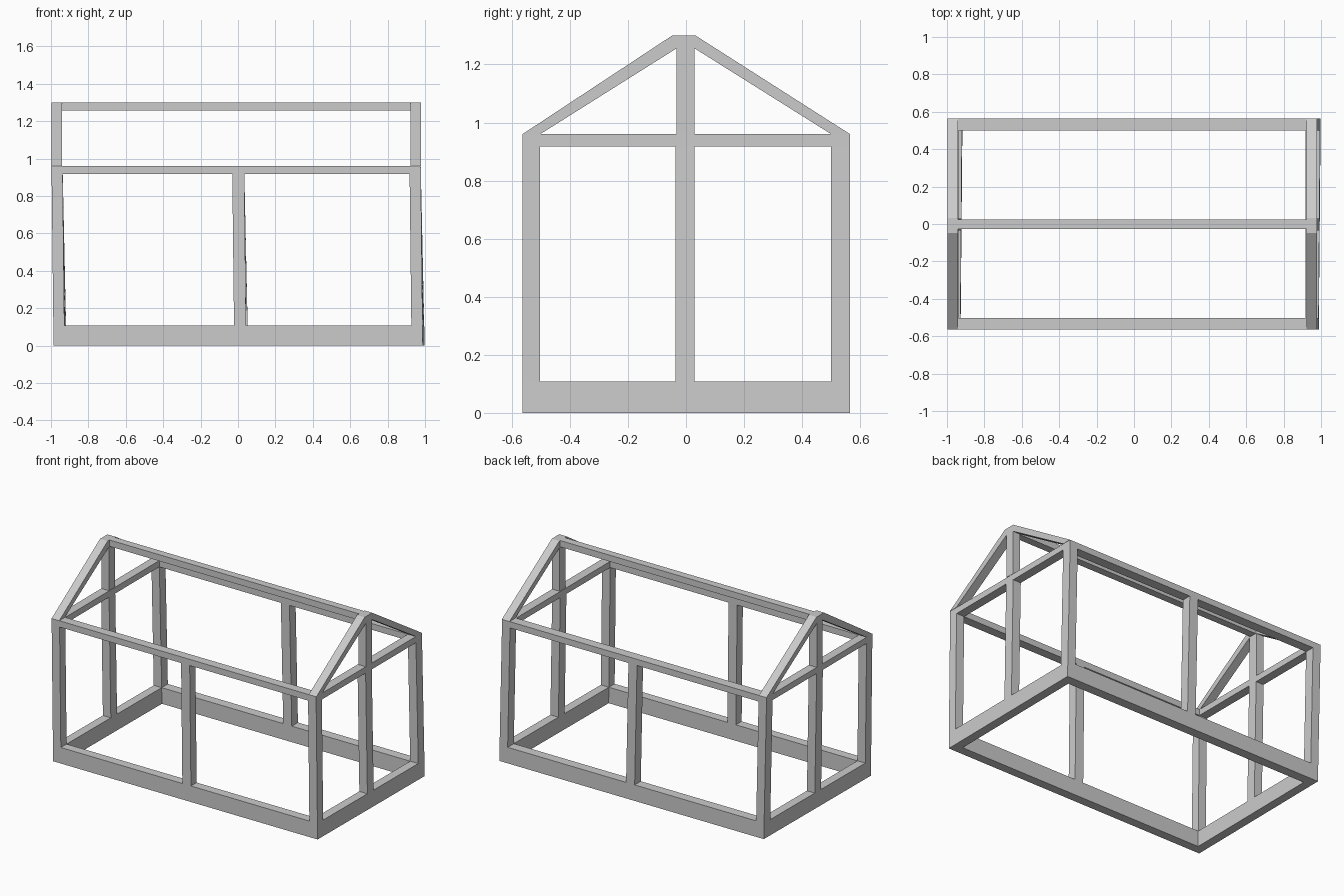
import bpy

if "Cube" in bpy.data.objects:
    bpy.data.objects.remove(bpy.data.objects["Cube"])

Z_BASE, Z_LOW, Z_EAVE, Z_TOP = 0.108, 0.918, 0.96, 1.30
X0, X0I, X1I, X1 = -0.997, -0.938, 0.917, 0.977   # end frames, outer/inner
Y0, Y0I, Y1I, Y1 = -0.563, -0.502, 0.500, 0.565   # side frames, outer/inner


def lean(v):
    # the walls lean slightly below the eaves
    x, y, z = v
    return (x + max(0, 1 - z / Z_EAVE) * (0.016 + 0.005 * y / 0.56), y, z)


def add(name, verts, faces):
    me = bpy.data.meshes.new(name)
    me.from_pydata([lean(v) for v in verts], [], faces)
    ob = bpy.data.objects.new(name, me)
    bpy.context.collection.objects.link(ob)
    return ob


def ring(name, z0, z1):
    """Rectangular frame without inner joints."""
    outer = [(X0, Y0), (X1, Y0), (X1, Y1), (X0, Y1)]
    inner = [(X0I, Y0I), (X1I, Y0I), (X1I, Y1I), (X0I, Y1I)]
    verts = [(x, y, z) for z in (z0, z1) for x, y in outer + inner]
    faces = []
    for i in range(4):
        j = (i + 1) % 4
        faces += [(i, j, j + 8, i + 8), (j + 4, i + 4, i + 12, j + 12),
                  (j, i, i + 4, j + 4), (i + 8, j + 8, j + 12, i + 12)]
    return add(name, verts, faces)


def post(name, xa, xb, ya, yb, z0, z1, top=False):
    """Four-sided post, open where it meets another timber."""
    verts = [(x, y, z) for z in (z0, z1)
             for x, y in ((xa, ya), (xb, ya), (xb, yb), (xa, yb))]
    faces = [(i, (i + 1) % 4, (i + 1) % 4 + 4, i + 4) for i in range(4)]
    if top:
        faces.append((4, 5, 6, 7))
    return add(name, verts, faces)


def prism(name, profile, xa, xb):
    """Extrude a (y, z) profile along x."""
    n = len(profile)
    verts = [(x, y, z) for x in (xa, xb) for y, z in profile]
    faces = [(i, (i + 1) % n, (i + 1) % n + n, i + n) for i in range(n)]
    faces += [tuple(reversed(range(n))), tuple(range(n, 2 * n))]
    return add(name, verts, faces)


# sill and eaves frames
ring("base_frame", 0, Z_BASE)
ring("eaves_frame", Z_LOW, Z_EAVE)

# wall posts
ends = {"left": (X0, X0I), "right": (X1I, X1)}
sides = {"front": (Y0, Y0I), "back": (Y1I, Y1)}
for s, (ya, yb) in sides.items():
    for e, (xa, xb) in ends.items():
        post(f"{s}_{e}_post", xa, xb, ya, yb, Z_BASE, Z_LOW)
    post(f"{s}_middle_post", -0.031, 0.033, ya, yb, Z_BASE, Z_LOW)

# gable ends: middle post, king post and two rafters
for e, (xa, xb) in ends.items():
    post(f"{e}_end_post", xa, xb, -0.036, 0.03, Z_BASE, Z_LOW)
    ga, gb = (X0, -0.94) if e == "left" else (0.922, 0.979)
    post(f"{e}_king_post", ga, gb, -0.033, 0.03, Z_EAVE, Z_TOP, top=True)
    prism(f"{e}_front_rafter", [(Y0, Z_EAVE), (Y0I, Z_EAVE), (-0.033, 1.255),
                                (-0.033, Z_TOP), (-0.047, Z_TOP)], ga, gb)
    prism(f"{e}_back_rafter", [(Y1I, Z_EAVE), (Y1, Z_EAVE),
                               (0.032, Z_TOP), (0.03, Z_TOP), (0.03, 1.255)], ga, gb)

# ridge beam
prism("ridge_beam", [(-0.027, 1.257), (0.024, 1.257), (0.024, Z_TOP),
                     (-0.027, Z_TOP)], -0.94, 0.922)
